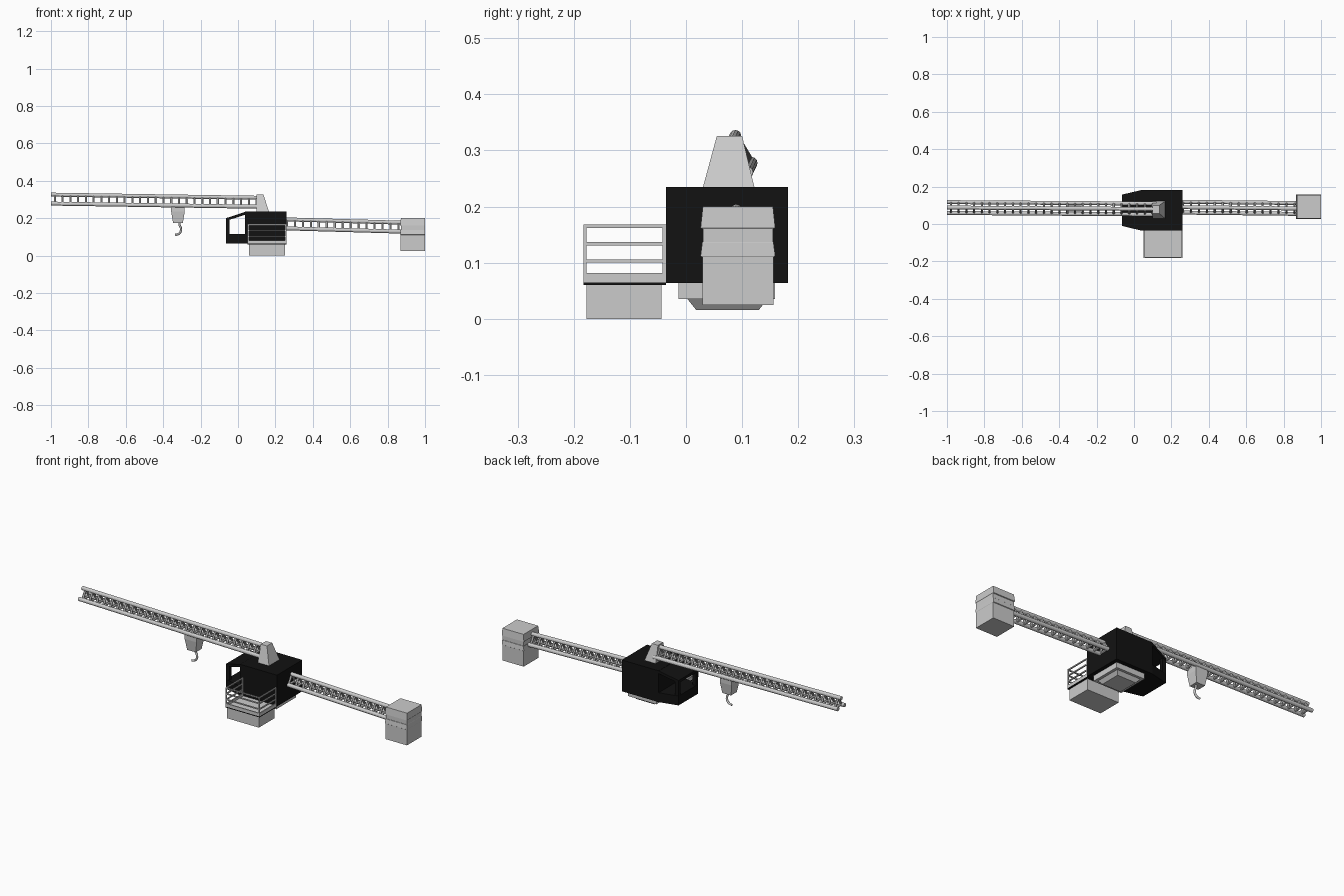
import bpy, bmesh, math
from mathutils import Vector

if "Cube" in bpy.data.objects:
    bpy.data.objects.remove(bpy.data.objects["Cube"])

black = bpy.data.materials.new("black_paint")
black.diffuse_color = (0.006, 0.006, 0.006, 1)
black.use_nodes = True
black.node_tree.nodes["Principled BSDF"].inputs["Base Color"].default_value = black.diffuse_color


def finish(name, bm, mat=None):
    bmesh.ops.recalc_face_normals(bm, faces=bm.faces)
    me = bpy.data.meshes.new(name)
    bm.to_mesh(me)
    bm.free()
    ob = bpy.data.objects.new(name, me)
    bpy.context.collection.objects.link(ob)
    if mat:
        me.materials.append(mat)
    return ob


def add_loft(bm, rings):
    """Stack of rectangles (x0, x1, y0, y1, z), capped at both ends."""
    loops = [[bm.verts.new(p) for p in ((a, c, z), (b, c, z), (b, d, z), (a, d, z))]
             for a, b, c, d, z in rings]
    for lo, hi in zip(loops, loops[1:]):
        for i in range(4):
            j = (i + 1) % 4
            bm.faces.new((lo[i], lo[j], hi[j], hi[i]))
    bm.faces.new(loops[0])
    bm.faces.new(loops[-1])


def loft(name, rings, mat=None):
    bm = bmesh.new()
    add_loft(bm, rings)
    return finish(name, bm, mat)


def boxes(name, items, mat=None):
    """Several boxes (x0, x1, y0, y1, z0, z1) in one object."""
    bm = bmesh.new()
    for a, b, c, d, e, f in items:
        add_loft(bm, [(a, b, c, d, e), (a, b, c, d, f)])
    return finish(name, bm, mat)


def hull(name, pts, mat=None):
    bm = bmesh.new()
    for p in pts:
        bm.verts.new(p)
    bmesh.ops.convex_hull(bm, input=bm.verts)
    bmesh.ops.dissolve_limit(bm, angle_limit=0.01, verts=bm.verts, edges=bm.edges)
    return finish(name, bm, mat)


def add_rod(bm, a, b, r, n):
    d = b - a
    m = d.to_track_quat('Z', 'Y').to_matrix().to_4x4()
    m.translation = (a + b) / 2
    bmesh.ops.create_cone(bm, cap_ends=True, segments=n, radius1=r, radius2=r,
                          depth=d.length, matrix=m)


def truss(name, a, b, bays, height=0.048, half=0.029):
    """Triangular lattice beam: three round chords joined by rungs."""
    a, b = Vector(a), Vector(b)
    offs = [Vector((0, 0, height)), Vector((0, -half, 0)), Vector((0, half, 0))]
    bm = bmesh.new()
    for o in offs:
        add_rod(bm, a + o, b + o, 0.0105, 12)
    for i in range(bays):
        p = a.lerp(b, (i + 0.5) / bays)
        for k in range(3):
            add_rod(bm, p + offs[k], p + offs[(k + 1) % 3], 0.0065, 6)
    return finish(name, bm)


# Lattice beams
truss("jib", (-1.0, 0.088, 0.278), (0.12, 0.08, 0.261), 27)
truss("counter_jib", (0.24, 0.09, 0.146), (0.88, 0.083, 0.128), 15)

# Counterweight with two flared bands
cw = [(0.005, 0.025), (0.005, 0.108), (0.0, 0.11), (0.0, 0.112)]
rings = []
for inset, z in ((0.003, 0.025), (0.003, 0.11), (0.0, 0.112), (0.003, 0.136),
                 (0.004, 0.137), (0.004, 0.16), (0.0, 0.162), (0.004, 0.2)):
    rings.append((0.867 + inset, 1.0 - inset / 3, 0.026 + inset, 0.159 - inset, z))
loft("counterweight", rings)

# Machinery house
Y0, Y1 = -0.036, 0.182
boxes("machinery_house", [(0.038, 0.26, Y0, Y1, 0.064, 0.235)], black)

# Tapered cab with open windows
XF, XB, F0, F1 = -0.065, 0.042, -0.01, 0.157
plan = ((XF, F0), (XF, F1), (XB, Y1), (XB, Y0))
hull("cab_lower", [(x, y, z) for x, y in plan for z in (0.064, 0.115)], black)
hull("cab_roof", [(x, y, (0.2 if x < 0 else 0.235) - t)
                  for x, y in plan for t in (0, 0.015)], black)
boxes("cab_posts", [(XF, XF + 0.02, F0, F0 + 0.018, 0.11, 0.196),
                    (XF, XF + 0.02, F1 - 0.018, F1, 0.11, 0.196)], black)

# Mast head on the roof
loft("mast_head", [(0.098, 0.166, 0.03, 0.122, 0.234),
                   (0.099, 0.136, 0.055, 0.1, 0.326)])

# Slewing base under the house
loft("slewing_plate", [(0.068, 0.24, -0.013, 0.159, 0.035),
                       (0.068, 0.24, -0.013, 0.159, 0.066)])
loft("slewing_base", [(0.098, 0.21, 0.018, 0.13, 0.016),
                      (0.082, 0.226, 0.002, 0.146, 0.036)])

# Side platform
boxes("platform_box", [(0.058, 0.25, -0.177, -0.044, 0.0, 0.062)])
boxes("platform_rim", [(0.052, 0.258, -0.183, Y0, 0.06, 0.065)], black)
boxes("platform_floor", [(0.057, 0.253, -0.178, Y0, 0.064, 0.068)])

# Railing on three sides
t = 0.006
xa, xb, ya, yb = 0.052, 0.258, -0.183, Y0
rail = [(x, x + t, y, y + t, 0.064, 0.168)
        for x in (xa, xb - t) for y in (ya, yb - t)]
for z0, z1 in ((0.065, 0.082), (0.1, 0.106), (0.131, 0.137), (0.162, 0.168)):
    rail.append((xa + t, xb - t, ya, ya + t, z0, z1))
    for x in (xa, xb - t):
        rail.append((x, x + t, ya + t, yb - t, z0, z1))
boxes("platform_railing", rail)

# Trolley and hook
loft("trolley", [(-0.347, -0.295, 0.058, 0.108, 0.175),
                 (-0.357, -0.285, 0.05, 0.116, 0.235),
                 (-0.357, -0.285, 0.05, 0.116, 0.265)])
cu = bpy.data.curves.new("hook", 'CURVE')
cu.dimensions = '3D'
cu.bevel_depth = 0.006
cu.bevel_resolution = 1
cu.use_fill_caps = True
sp = cu.splines.new('POLY')
path = [(-0.313, 0.18), (-0.313, 0.163), (-0.306, 0.15), (-0.304, 0.137),
        (-0.309, 0.123), (-0.32, 0.114), (-0.336, 0.111)]
sp.points.add(len(path) - 1)
for p, (x, z) in zip(sp.points, path):
    p.co = (x, 0.083, z, 1)
bpy.context.collection.objects.link(bpy.data.objects.new("hook", cu))
